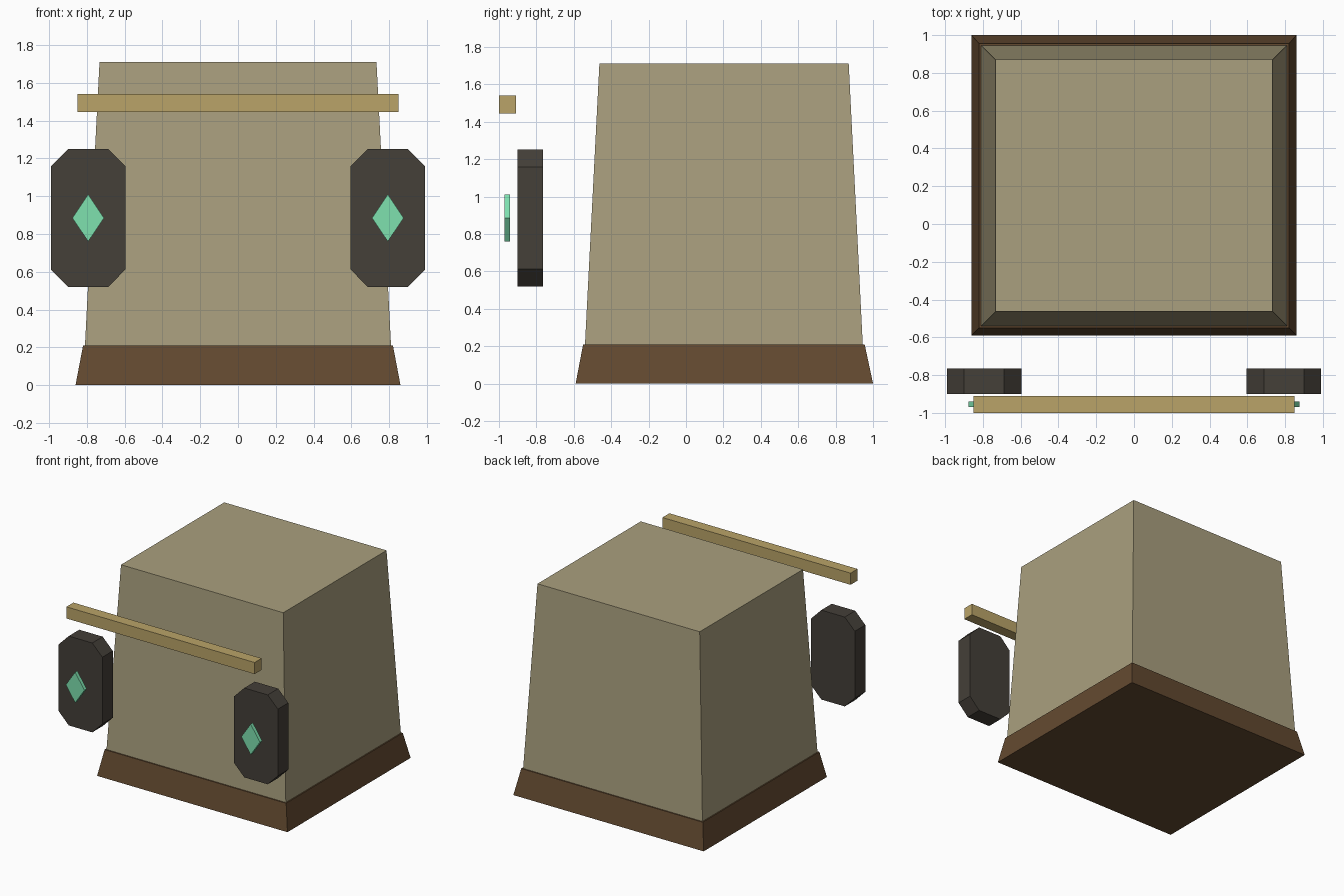
import bpy
import bmesh

if "Cube" in bpy.data.objects:
    bpy.data.objects.remove(bpy.data.objects["Cube"])


def material(name, rgb):
    mat = bpy.data.materials.new(name)
    mat.diffuse_color = (*rgb, 1)
    mat.use_nodes = True
    mat.node_tree.nodes["Principled BSDF"].inputs["Base Color"].default_value = mat.diffuse_color
    return mat


def loft(name, lower, upper, mat):
    """Solid between two matching outlines."""
    bm = bmesh.new()
    a = [bm.verts.new(p) for p in lower]
    b = [bm.verts.new(p) for p in upper]
    bm.faces.new(a)
    bm.faces.new(b)
    for i in range(len(a)):
        j = (i + 1) % len(a)
        bm.faces.new((a[i], a[j], b[j], b[i]))
    bmesh.ops.recalc_face_normals(bm, faces=bm.faces)
    mesh = bpy.data.meshes.new(name)
    bm.to_mesh(mesh)
    bm.free()
    mesh.materials.append(mat)
    obj = bpy.data.objects.new(name, mesh)
    bpy.context.collection.objects.link(obj)
    return obj


def rect(half_x, y0, y1, z):
    return [(-half_x, y0, z), (half_x, y0, z), (half_x, y1, z), (-half_x, y1, z)]


def plate(name, cx, cz, outline, y0, y1, mat):
    """Extrude a front-facing (x, z) outline along y."""
    return loft(name, [(cx + x, y0, cz + z) for x, z in outline],
                [(cx + x, y1, cz + z) for x, z in outline], mat)


stone = material("stone", (0.40, 0.35, 0.21))
wood = material("dark_wood", (0.125, 0.068, 0.030))
brass = material("brass", (0.49, 0.37, 0.14))
iron = material("iron", (0.058, 0.050, 0.040))
gem = material("gem", (0.21, 0.75, 0.43))

# Tapered body on a flared skirt
loft("base_skirt", rect(0.86, -0.59, 1.0, 0), rect(0.82, -0.55, 0.955, 0.21), wood)
loft("body", rect(0.81, -0.54, 0.945, 0.21), rect(0.733, -0.463, 0.87, 1.71), stone)

# Crossbar in front
loft("front_bar", rect(0.85, -1.0, -0.91, 1.445), rect(0.85, -1.0, -0.91, 1.54), brass)

# Eight-sided side plates, each with a floating diamond
octagon = [(-0.197, -0.273), (-0.106, -0.365), (0.106, -0.365), (0.197, -0.273),
           (0.197, 0.273), (0.106, 0.365), (-0.106, 0.365), (-0.197, 0.273)]
diamond = [(-0.084, 0), (0, -0.125), (0.084, 0), (0, 0.125)]
for side, sx in (("left", -1), ("right", 1)):
    plate(side + "_plate", sx * 0.793, 0.885, octagon, -0.9, -0.765, iron)
    plate(side + "_diamond", sx * 0.793, 0.885, diamond, -0.97, -0.94, gem)
